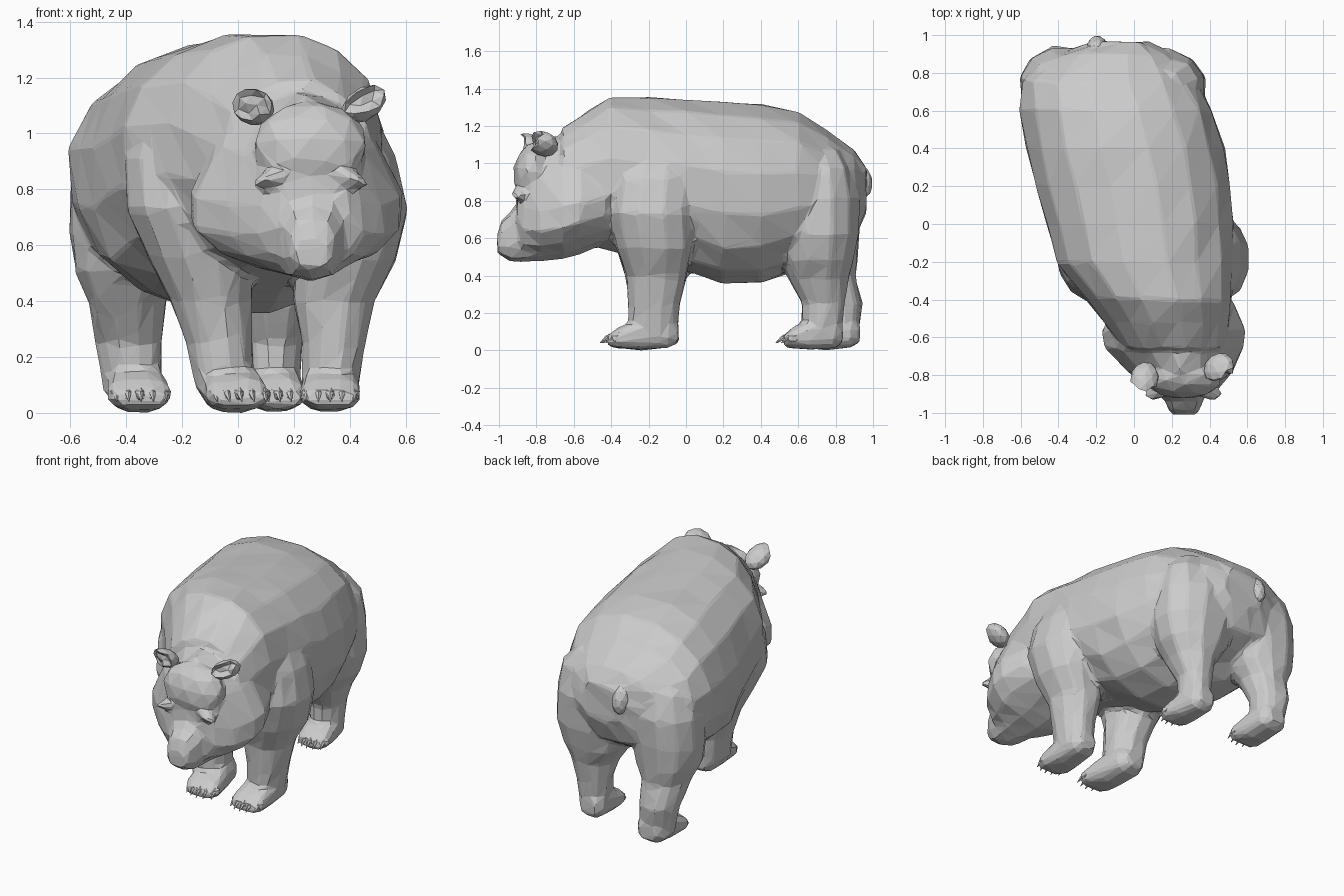
import bpy, bmesh, math, random
from mathutils import Vector, Matrix

random.seed(4)


def sgnpow(v, p):
    return math.copysign(abs(v) ** p, v)


def loft(bm, axis, rings, sides=14, p=0.9, wide=0.5, jitter=0.008):
    """Rings of (station, a0, a1, b0, b1) bounds; axis 'y' -> a=x b=z, axis 'z' -> a=x b=y.
    wide = relative height of the widest point."""
    loops = []
    for s, a0, a1, b0, b1 in rings:
        ca, ra, cb = (a0 + a1) / 2, (a1 - a0) / 2, b0 + (b1 - b0) * wide
        loop = []
        for i in range(sides):
            t = 2 * math.pi * (i + 0.5) / sides
            a = ca + ra * sgnpow(math.cos(t), p)
            sn = sgnpow(math.sin(t), p)
            b = cb + sn * ((b1 - cb) if sn > 0 else (cb - b0))
            co = Vector((a, s, b) if axis == 'y' else (a, b, s))
            loop.append(bm.verts.new(co + Vector([random.uniform(-jitter, jitter) for _ in 'xyz'])))
        loops.append(loop)
    for l0, l1 in zip(loops, loops[1:]):
        for i in range(sides):
            j = (i + 1) % sides
            bm.faces.new((l0[i], l0[j], l1[j], l1[i]))
    bm.faces.new(loops[0])
    bm.faces.new(loops[-1])


def blob(bm, loc, size, rot=(0, 0, 0), sub=1):
    m = Matrix.Translation(loc)
    for ang, ax in zip(rot, 'XYZ'):
        m = m @ Matrix.Rotation(math.radians(ang), 4, ax)
    m = m @ Matrix.Diagonal((*size, 1))
    return bmesh.ops.create_icosphere(bm, subdivisions=sub, radius=1, matrix=m)['verts']


def spike(bm, base, tip, r, r2=0.002, sides=5):
    base, tip = Vector(base), Vector(tip)
    d = tip - base
    m = Matrix.Translation((base + tip) / 2) @ d.to_track_quat('Z', 'Y').to_matrix().to_4x4()
    bmesh.ops.create_cone(bm, cap_ends=True, segments=sides, radius1=r, radius2=r2,
                          depth=d.length, matrix=m)


def finish(bm, name):
    bmesh.ops.recalc_face_normals(bm, faces=bm.faces)
    me = bpy.data.meshes.new(name)
    bm.to_mesh(me)
    bm.free()
    ob = bpy.data.objects.new(name, me)
    bpy.context.collection.objects.link(ob)
    return ob


bm = bmesh.new()

# torso, bent so the head end lies toward +x
loft(bm, 'y', [
    (0.965, -0.22, 0.08, 0.74, 0.98),
    (0.90, -0.41, 0.21, 0.60, 1.075),
    (0.76, -0.595, 0.34, 0.52, 1.19),
    (0.60, -0.61, 0.42, 0.43, 1.28),
    (0.40, -0.575, 0.485, 0.36, 1.32),
    (0.20, -0.53, 0.52, 0.35, 1.335),
    (0.00, -0.47, 0.53, 0.42, 1.345),
    (-0.20, -0.41, 0.53, 0.47, 1.355),
    (-0.40, -0.26, 0.52, 0.52, 1.36),
    (-0.52, -0.16, 0.50, 0.56, 1.28),
    (-0.66, -0.06, 0.48, 0.60, 1.19)], sides=16)

# head: wide low cheeks, narrower crown
loft(bm, 'y', [
    (-0.42, -0.08, 0.54, 0.58, 1.15),
    (-0.57, -0.18, 0.60, 0.52, 1.18),
    (-0.66, -0.16, 0.59, 0.49, 1.16),
    (-0.78, -0.04, 0.53, 0.48, 1.13),
    (-0.865, 0.07, 0.45, 0.50, 1.09),
    (-0.905, 0.13, 0.39, 0.56, 0.98)], wide=0.29, p=1.2)

# muzzle
loft(bm, 'y', [
    (-0.78, 0.10, 0.42, 0.48, 0.82),
    (-0.88, 0.13, 0.39, 0.47, 0.82),
    (-0.94, 0.16, 0.37, 0.475, 0.74),
    (-0.985, 0.18, 0.35, 0.50, 0.70),
    (-1.01, 0.20, 0.33, 0.52, 0.62)], sides=10, p=0.75, jitter=0)

# brows and forehead
for s in (-1, 1):
    blob(bm, (0.26 + s * 0.115, -0.875, 0.85), (0.105, 0.05, 0.032), (0, s * 20, -s * 20), 2)
blob(bm, (0.26, -0.82, 0.96), (0.21, 0.105, 0.16), (-12, 0, 0), 2)

# front legs with shoulders
loft(bm, 'z', [
    (0.08, 0.23, 0.43, -0.31, -0.04), (0.25, 0.22, 0.46, -0.31, -0.03),
    (0.40, 0.20, 0.49, -0.33, 0.01), (0.55, 0.20, 0.57, -0.38, 0.04),
    (0.73, 0.22, 0.615, -0.42, 0.05), (0.92, 0.25, 0.57, -0.38, 0.04),
    (1.10, 0.28, 0.47, -0.32, 0.00)], sides=12)
loft(bm, 'z', [
    (0.08, -0.16, 0.05, -0.31, -0.04), (0.25, -0.19, 0.05, -0.31, -0.03),
    (0.40, -0.25, 0.05, -0.33, 0.01), (0.55, -0.32, 0.06, -0.38, 0.04),
    (0.73, -0.40, 0.08, -0.42, 0.05), (0.92, -0.41, 0.05, -0.37, 0.05),
    (1.10, -0.32, 0.02, -0.33, 0.00)], sides=12)

# hind legs with heavy thighs that meet below the tail
loft(bm, 'z', [
    (0.08, 0.04, 0.22, 0.62, 0.83), (0.25, 0.03, 0.23, 0.62, 0.85),
    (0.38, 0.00, 0.28, 0.55, 0.87), (0.48, -0.08, 0.34, 0.51, 0.90),
    (0.62, -0.14, 0.385, 0.49, 0.925), (0.82, -0.18, 0.38, 0.49, 0.935),
    (0.97, -0.1, 0.34, 0.54, 0.89), (1.08, 0.0, 0.25, 0.60, 0.82)], sides=12)
loft(bm, 'z', [
    (0.08, -0.48, -0.27, 0.73, 0.92), (0.25, -0.51, -0.27, 0.71, 0.945),
    (0.40, -0.54, -0.25, 0.61, 0.91), (0.50, -0.59, -0.2, 0.54, 0.92),
    (0.64, -0.605, -0.16, 0.50, 0.93), (0.82, -0.60, -0.12, 0.49, 0.935),
    (0.97, -0.55, -0.15, 0.54, 0.89), (1.08, -0.45, -0.2, 0.60, 0.82)], sides=12)

# paws: (centre x, heel y, toe y, half width, sideways drift of the toes)
paws = [(0.33, -0.04, -0.42, 0.105, 0.0), (-0.045, -0.04, -0.41, 0.11, 0.05),
        (0.115, 0.84, 0.52, 0.10, 0.03), (-0.37, 0.93, 0.60, 0.11, 0.02)]
for cx, heel, toe, hw, drift in paws:
    rings = []
    for t, w, low, top in ((0, 0.55, 0.04, 0.14), (0.15, 0.9, 0.012, 0.18), (0.55, 1, 0, 0.17),
                           (0.85, 1.05, 0.01, 0.125), (1, 0.85, 0.025, 0.08)):
        c = cx + drift * t
        rings.append((heel + (toe - heel) * t, c - hw * w, c + hw * w, low, top))
    loft(bm, 'y', rings, sides=12, p=0.75, jitter=0.003)

# fuse the masses into one skin, then reduce to low-poly facets
body = finish(bm, "bear_body")
rm = body.modifiers.new("fuse", 'REMESH')
rm.mode = 'VOXEL'
rm.voxel_size = 0.016
sm = body.modifiers.new("soften", 'SMOOTH')
sm.factor = 0.5
sm.iterations = 4
dec = body.modifiers.new("facets", 'DECIMATE')
dec.ratio = 0.032

# ears, leaning forward and cupped underneath
for name, loc, size, ry, rz in (
        ("left_ear", (0.055, -0.82, 1.095), (0.075, 0.10, 0.055), 0, -10),
        ("right_ear", (0.45, -0.765, 1.105), (0.09, 0.085, 0.055), -28, 20)):
    bm = bmesh.new()
    for v in blob(bm, (0, 0, 0), size, sub=2):
        if v.co.y < -0.045 and v.co.z < 0.015:
            v.co.y += 0.04
            v.co.z += 0.015
    turn = (Matrix.Rotation(math.radians(rz), 3, 'Z') @ Matrix.Rotation(math.radians(ry), 3, 'Y')
            @ Matrix.Rotation(math.radians(-28), 3, 'X'))
    bmesh.ops.transform(bm, matrix=Matrix.Translation(loc) @ turn.to_4x4(), verts=bm.verts)
    finish(bm, name)

# tail
bm = bmesh.new()
blob(bm, (-0.195, 0.935, 0.91), (0.055, 0.06, 0.095), (15, 0, 0), 2)
finish(bm, "tail")

# eyes
bm = bmesh.new()
for s in (-1, 1):
    blob(bm, (0.26 + s * 0.125, -0.875, 0.805), (0.022, 0.02, 0.015))
finish(bm, "eyes")

# toes and claws
toes, claws = bmesh.new(), bmesh.new()
for cx, heel, toe, hw, drift in paws:
    for i in range(5):
        u = (i - 2) / 2
        x = cx + drift + u * hw * 0.8
        y = toe + 0.03 * u * u
        blob(toes, (x, y + 0.022, 0.065), (0.025, 0.035, 0.03))
        spike(claws, (x, y - 0.002, 0.07), (x + drift * 0.2, y - 0.04, 0.04), 0.012)
finish(toes, "toes")
finish(claws, "claws")
